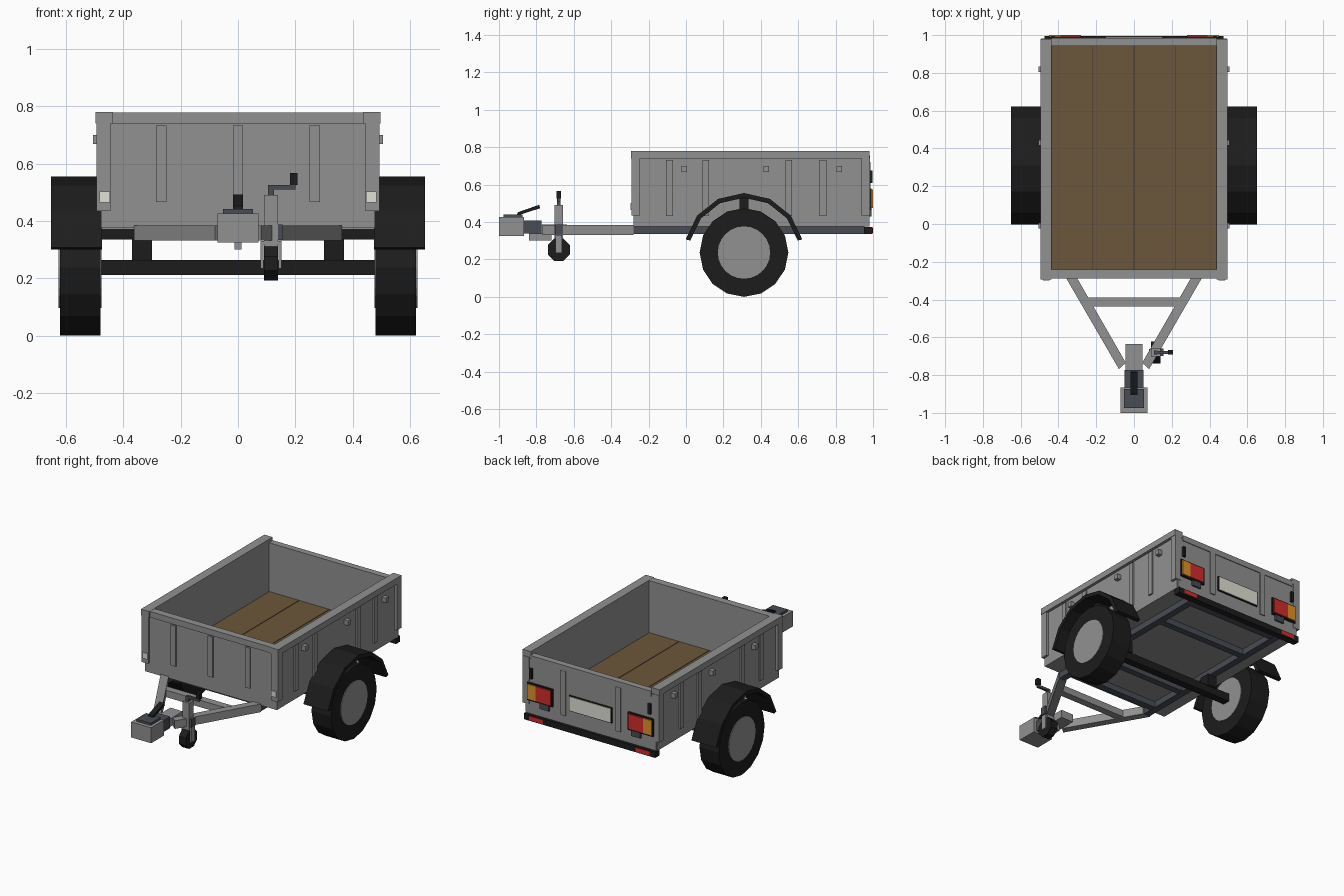
import bpy, bmesh
from math import sin, cos, radians
from mathutils import Vector, Matrix

if "Cube" in bpy.data.objects:
    bpy.data.objects.remove(bpy.data.objects["Cube"])


def material(name, r, g, b):
    m = bpy.data.materials.new(name)
    m.use_nodes = True
    m.diffuse_color = (r, g, b, 1)
    m.node_tree.nodes["Principled BSDF"].inputs["Base Color"].default_value = (r, g, b, 1)
    return m


GREY = material("body_grey", 0.285, 0.285, 0.285)
SLATE = material("slate_steel", 0.065, 0.075, 0.09)
BLACK = material("black_rubber", 0.012, 0.012, 0.012)
WOOD = material("floor_wood", 0.15, 0.095, 0.043)
DARK = material("seam_brown", 0.05, 0.035, 0.02)
RED = material("lamp_red", 0.65, 0.025, 0.025)
ORANGE = material("lamp_orange", 0.75, 0.29, 0.02)
WHITE = material("plate_white", 0.75, 0.75, 0.68)


def make(name, bm, mat):
    bmesh.ops.recalc_face_normals(bm, faces=bm.faces)
    me = bpy.data.meshes.new(name)
    bm.to_mesh(me)
    bm.free()
    me.materials.append(mat)
    ob = bpy.data.objects.new(name, me)
    bpy.context.collection.objects.link(ob)


def box(name, mat, x, y, z):
    """Box from three (low, high) ranges."""
    bm = bmesh.new()
    size = [b - a for a, b in (x, y, z)]
    mid = [(a + b) / 2 for a, b in (x, y, z)]
    bmesh.ops.create_cube(bm, size=1, matrix=Matrix.Translation(mid) @ Matrix.Diagonal((*size, 1)))
    make(name, bm, mat)


def pair(name, mat, x, y, z):
    """The same box on the left and on the right."""
    box("left_" + name, mat, x, y, z)
    box("right_" + name, mat, (-x[1], -x[0]), y, z)


def prism(name, mat, points, axis, low, high):
    """Extrude a 2D outline along x (points are y, z) or z (points are x, y)."""
    place = (lambda p, t: (t, p[0], p[1])) if axis == "x" else (lambda p, t: (p[0], p[1], t))
    bm = bmesh.new()
    face = bm.faces.new([bm.verts.new(place(p, low)) for p in points])
    ext = bmesh.ops.extrude_face_region(bm, geom=[face])
    move = Vector(place((0, 0), high - low))
    bmesh.ops.translate(bm, vec=move, verts=[v for v in ext["geom"] if isinstance(v, bmesh.types.BMVert)])
    make(name, bm, mat)


def arc(cy, cz, r, start, end, steps):
    angles = [radians(start + (end - start) * i / steps) for i in range(steps + 1)]
    return [(cy + r * cos(a), cz + r * sin(a)) for a in angles]


def disc(cy, cz, r, sides):
    return arc(cy, cz, r, -90, 270, sides)[:-1]


# Load box walls and rails
pair("side_wall", GREY, (0.437, 0.477), (-0.28, 0.975), (0.375, 0.745))
box("front_wall", GREY, (-0.47, 0.47), (-0.28, -0.242), (0.375, 0.745))
box("tailgate", GREY, (-0.47, 0.47), (0.945, 0.98), (0.375, 0.735))
pair("side_rail", GREY, (0.436, 0.496), (-0.294, 0.98), (0.74, 0.78))
box("front_rail", GREY, (-0.436, 0.436), (-0.288, -0.24), (0.74, 0.779))
box("tailgate_rail", GREY, (-0.436, 0.436), (0.943, 0.985), (0.72, 0.757))
pair("front_post", GREY, (0.445, 0.493), (-0.291, -0.245), (0.435, 0.742))
pair("rear_post", GREY, (0.447, 0.493), (0.937, 0.983), (0.435, 0.742))

# Pressed ribs, tie hooks and front markers
for i, x in enumerate((-0.268, 0, 0.268)):
    box(f"front_rib_{i}", GREY, (x - 0.018, x + 0.018), (-0.287, -0.275), (0.467, 0.732))
for i, y in enumerate((-0.088, 0.105, 0.55, 0.733)):
    pair(f"side_rib_{i}", GREY, (0.47, 0.487), (y - 0.018, y + 0.018), (0.433, 0.732))
for i, y in enumerate((-0.01, 0.43, 0.82)):
    pair(f"tie_hook_{i}", GREY, (0.47, 0.506), (y - 0.015, y + 0.015), (0.668, 0.7))
pair("tailgate_rib", GREY, (0.18, 0.217), (0.97, 0.987), (0.43, 0.72))
pair("front_marker", WHITE, (0.447, 0.483), (-0.298, -0.288), (0.465, 0.502))

# Plank floor on a metal bed
box("floor_bed", GREY, (-0.44, 0.44), (-0.25, 0.95), (0.375, 0.42))
box("floor_seams", DARK, (-0.438, 0.438), (-0.245, 0.948), (0.42, 0.432))
width = 0.874 / 4
for i in range(4):
    x = -0.437 + i * width
    box(f"floor_plank_{i}", WOOD, (x + 0.002, x + width - 0.002), (-0.243, 0.946), (0.425, 0.438))

# Chassis
pair("chassis_rail", SLATE, (0.315, 0.36), (-0.285, 0.955), (0.335, 0.376))
for i, y in enumerate((-0.2, 0.06, 0.64, 0.93)):
    box(f"cross_member_{i}", SLATE, (-0.317, 0.317), (y - 0.022, y + 0.022), (0.337, 0.376))
box("axle", BLACK, (-0.478, 0.478), (0.285, 0.335), (0.212, 0.264))
pair("axle_bracket", BLACK, (0.3, 0.37), (0.275, 0.345), (0.26, 0.337))

# Wheels and mudguards
guard = arc(0.31, 0.235, 0.32, 13, 167, 6) + arc(0.31, 0.235, 0.295, 167, 13, 6)
for side, s in (("left", 1), ("right", -1)):
    prism(side + "_tyre", BLACK, disc(0.31, 0.237, 0.237, 16), "x", s * 0.48, s * 0.62)
    prism(side + "_hub", GREY, disc(0.31, 0.237, 0.14, 24), "x", s * 0.476, s * 0.625)
    prism(side + "_mudguard", BLACK, guard, "x", s * 0.474, s * 0.652)
pair("mudguard_bracket", BLACK, (0.47, 0.56), (0.286, 0.334), (0.47, 0.535))

# Drawbar frame
for side, s in (("left", 1), ("right", -1)):
    outline = [(s * x, y) for x, y in ((0.363, -0.28), (0.305, -0.28), (0.043, -0.735), (0.08, -0.768))]
    prism(side + "_drawbar", GREY, outline, "z", 0.332, 0.385)
box("drawbar_brace", GREY, (-0.24, 0.24), (-0.438, -0.39), (0.336, 0.381))
box("drawbar_nose", GREY, (-0.045, 0.045), (-0.84, -0.635), (0.335, 0.387))
box("nose_fin", GREY, (-0.012, 0.012), (-0.84, -0.72), (0.3, 0.337))

# Coupling
box("coupling_tube", SLATE, (-0.05, 0.05), (-0.87, -0.773), (0.338, 0.407))
box("coupling_head", GREY, (-0.072, 0.072), (-1.0, -0.865), (0.325, 0.426))
box("coupling_plate", SLATE, (-0.052, 0.052), (-0.975, -0.873), (0.426, 0.441))
handle = [(-0.905, 0.434), (-0.9, 0.452), (-0.785, 0.492), (-0.78, 0.474)]
prism("coupling_handle", BLACK, handle, "x", -0.018, 0.018)

# Jockey wheel with crank
box("jockey_clamp", SLATE, (0.115, 0.155), (-0.7, -0.66), (0.333, 0.387))
box("jockey_tube", GREY, (0.091, 0.139), (-0.702, -0.657), (0.31, 0.491))
for name, x in (("inner", 0.079), ("outer", 0.141)):
    box(f"jockey_fork_{name}", GREY, (x, x + 0.01), (-0.698, -0.662), (0.235, 0.33))
box("jockey_fork_top", GREY, (0.079, 0.151), (-0.698, -0.662), (0.318, 0.33))
prism("jockey_wheel", BLACK, arc(-0.68, 0.252, 0.064, 22.5, 337.5, 7), "x", 0.09, 0.14)
box("crank_shaft", SLATE, (0.105, 0.125), (-0.69, -0.67), (0.49, 0.525))
box("crank_arm", SLATE, (0.105, 0.2), (-0.688, -0.672), (0.51, 0.526))
box("crank_grip", BLACK, (0.181, 0.207), (-0.692, -0.667), (0.526, 0.567))

# Rear bumper, lamps, latches and plate
box("rear_bumper", BLACK, (-0.475, 0.475), (0.953, 0.996), (0.335, 0.374))
pair("bumper_reflector", RED, (0.335, 0.435), (0.994, 1.0), (0.341, 0.368))
pair("lamp_housing", BLACK, (0.272, 0.456), (0.978, 0.993), (0.465, 0.58))
pair("brake_lamp", RED, (0.28, 0.388), (0.991, 1.0), (0.474, 0.573))
pair("turn_lamp", ORANGE, (0.388, 0.45), (0.991, 1.0), (0.474, 0.573))
pair("lamp_lower_box", SLATE, (0.298, 0.363), (0.975, 0.992), (0.43, 0.465))
pair("tailgate_latch", BLACK, (0.42, 0.438), (0.978, 0.996), (0.608, 0.675))
box("plate_frame", BLACK, (-0.155, 0.155), (0.978, 0.988), (0.472, 0.573))
box("number_plate", WHITE, (-0.15, 0.15), (0.986, 0.992), (0.477, 0.568))
